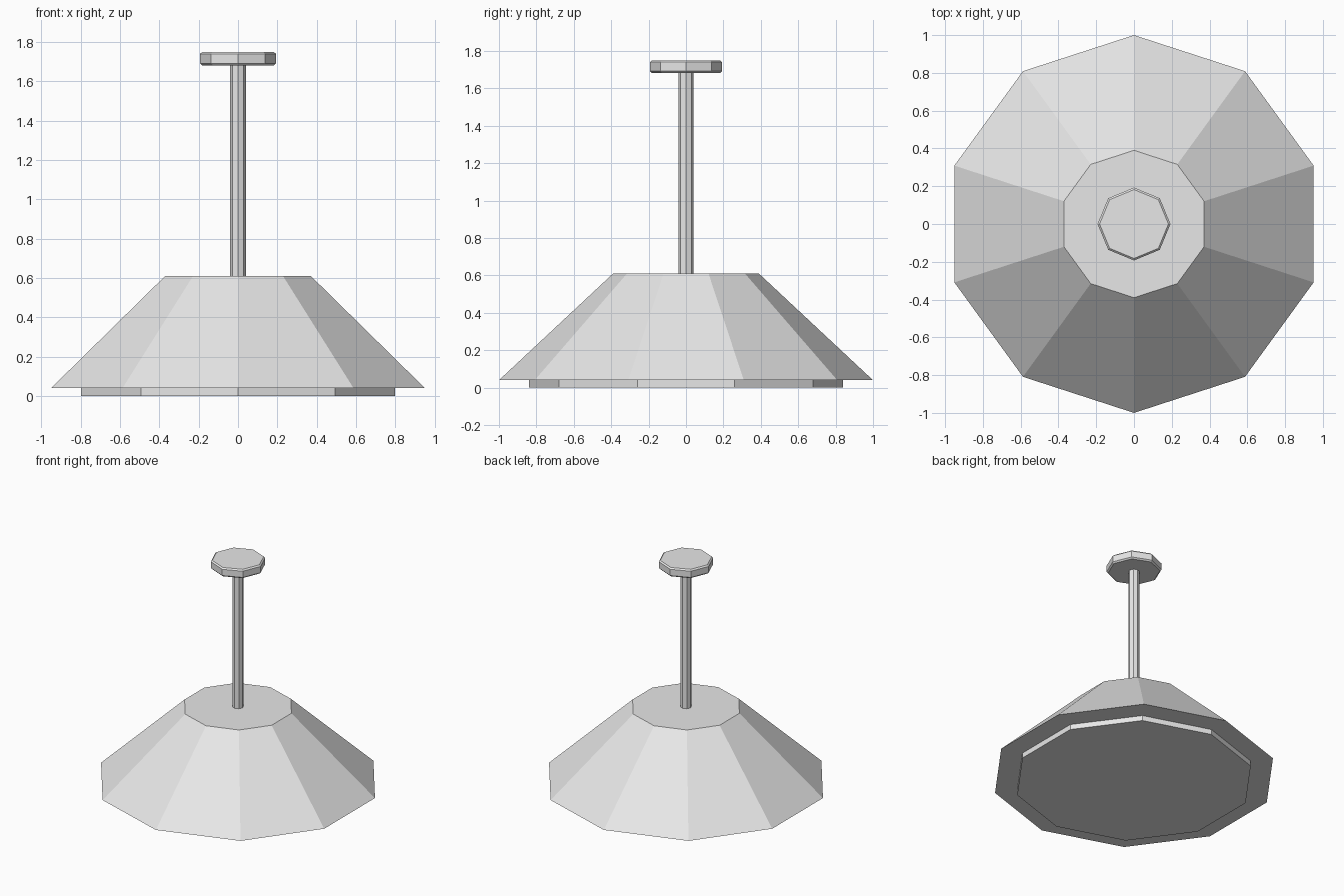
import bpy
import math

old = bpy.data.objects.get("Cube")
if old:
    bpy.data.objects.remove(old, do_unlink=True)

COLOUR = (0.8, 0.8, 0.8, 1.0)
grey = bpy.data.materials.new("light_grey")
grey.use_nodes = True
grey.diffuse_color = COLOUR
grey.node_tree.nodes["Principled BSDF"].inputs["Base Color"].default_value = COLOUR


def frustum(name, sides, r_low, r_high, z_low, z_high):
    """Flat-sided solid with a corner on the y axis."""
    bpy.ops.mesh.primitive_cone_add(
        vertices=sides, radius1=r_low, radius2=r_high,
        depth=z_high - z_low, location=(0, 0, (z_low + z_high) / 2))
    obj = bpy.context.object
    obj.name = name
    obj.data.name = name
    obj.data.materials.append(grey)
    return obj


# Ten-sided shade and the light panel below it
frustum("lamp_shade", 10, 1.0, 0.39, 0.04, 0.61)
frustum("light_panel", 10, 0.84, 0.84, 0.0, 0.04)

# Eight-sided hanging rod
frustum("hanging_rod", 8, 0.04, 0.04, 0.61, 1.685)

# Ceiling mount with chamfered rims
mount = frustum("ceiling_mount", 8, 0.193, 0.193, 1.682, 1.75)
bevel = mount.modifiers.new("rim_chamfer", "BEVEL")
bevel.width = 0.01
bevel.segments = 1
bevel.limit_method = "ANGLE"
bevel.angle_limit = math.radians(60)
